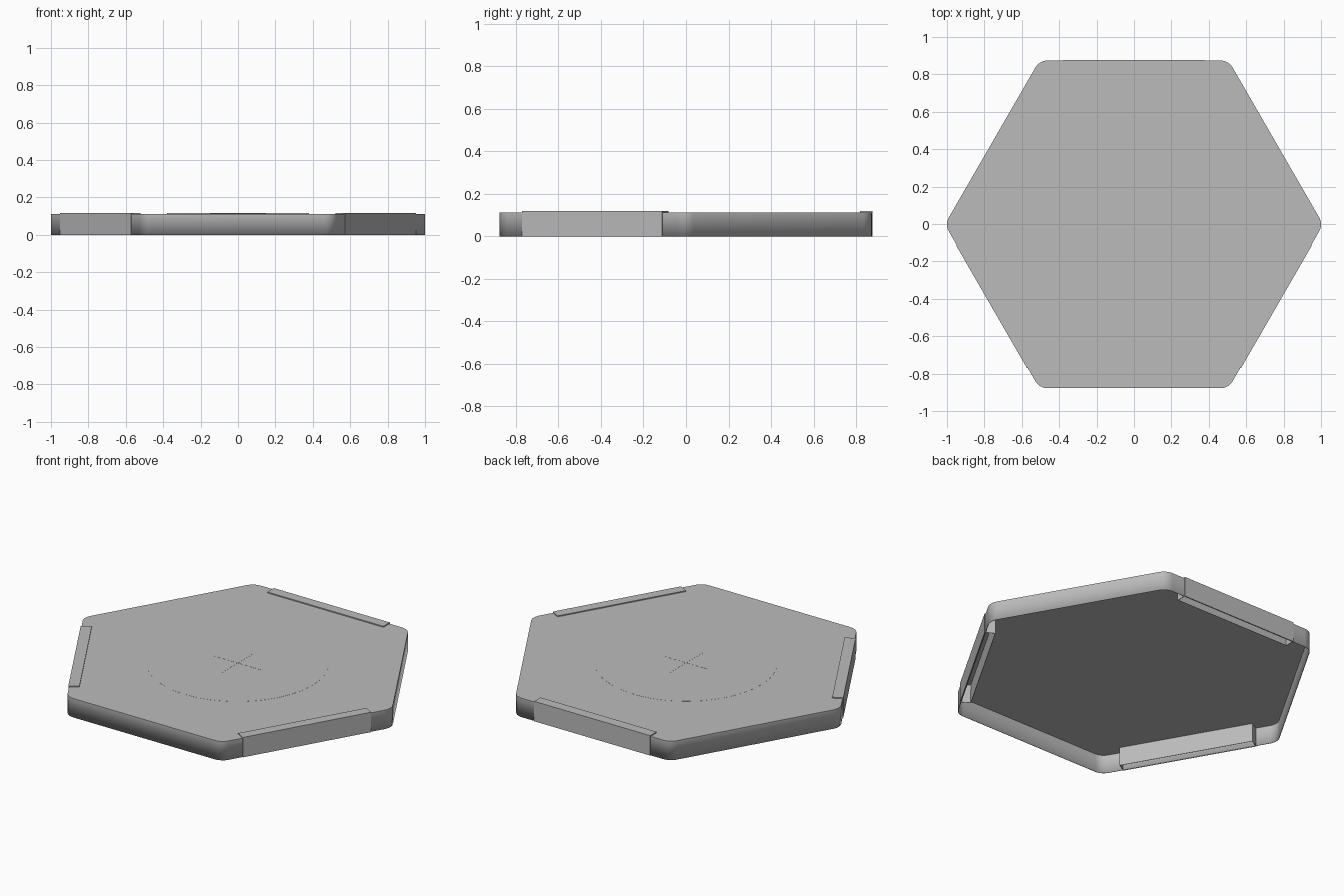
import bpy, bmesh, math
from mathutils import Matrix, Vector

cube = bpy.data.objects.get("Cube")
if cube:
    bpy.data.objects.remove(cube)

APOTHEM, ROUND, HEIGHT = 0.876, 0.075, 0.112
SHIFT = Matrix.Translation((0, -0.002, 0))

grey = bpy.data.materials.new("light_grey")
grey.use_nodes = True
colour = (0.5, 0.5, 0.5, 1)
grey.diffuse_color = colour
grey.node_tree.nodes["Principled BSDF"].inputs["Base Color"].default_value = colour


def finish(bm, name, shell=0):
    """Turn a bmesh into an object, with an optional inward wall thickness."""
    bmesh.ops.recalc_face_normals(bm, faces=bm.faces)
    mesh = bpy.data.meshes.new(name)
    bm.to_mesh(mesh)
    bm.free()
    mesh.materials.append(grey)
    obj = bpy.data.objects.new(name, mesh)
    bpy.context.collection.objects.link(obj)
    obj.matrix_world = SHIFT
    if shell:
        mod = obj.modifiers.new("wall", 'SOLIDIFY')
        mod.thickness, mod.offset = shell, -1
    return obj


def box(bm, size, centre, turn=0):
    """Add a box, turned about the vertical axis through the middle."""
    m = Matrix.Rotation(turn, 4, 'Z') @ Matrix.Translation(centre) @ Matrix.Diagonal((*size, 1))
    return bmesh.ops.create_cube(bm, size=1, matrix=m)["verts"]


# Hexagonal cover: rounded outline raised into walls, open underneath
bm = bmesh.new()
reach = (APOTHEM - ROUND) / math.cos(math.pi / 6)
outline = []
for corner in range(6):
    a = corner * math.pi / 3
    for step in range(7):
        b = a + math.radians(-30 + step * 10)
        outline.append(bm.verts.new((reach * math.cos(a) + ROUND * math.cos(b),
                                     reach * math.sin(a) + ROUND * math.sin(b), HEIGHT)))
top = bm.faces.new(outline)
top.normal_update()
ring = bmesh.ops.extrude_edge_only(bm, edges=list(top.edges))["geom"]
for v in ring:
    if isinstance(v, bmesh.types.BMVert):
        v.co.z = 0
cover = finish(bm, "cover", 0.003)
bpy.context.view_layer.objects.active = cover
cover.select_set(True)
bpy.ops.object.shade_smooth_by_angle(angle=math.radians(30))

# Three slotted edge clips on alternate sides, open underneath
for i, name in enumerate(("back", "right", "left")):
    bm = bmesh.new()
    box(bm, (0.76, 0.06, 0.118), (0, 0.85, 0.059), i * math.tau / 3)
    bm.normal_update()
    floor = [f for f in bm.faces if f.normal.z < -0.9]
    bmesh.ops.delete(bm, geom=floor, context='FACES_ONLY')
    finish(bm, name + "_edge_clip", 0.003)

# Barely raised round centre panel and cross mark
bm = bmesh.new()
bmesh.ops.create_cone(bm, cap_ends=True, segments=64, radius1=0.49, radius2=0.49,
                      depth=0.001, matrix=Matrix.Translation((0, 0, HEIGHT)))
finish(bm, "centre_panel")
bm = bmesh.new()
for turn in (0, math.pi / 2):
    box(bm, (0.3, 0.004, 0.001), (0, 0, HEIGHT + 0.0006), turn)
finish(bm, "cross_mark")
